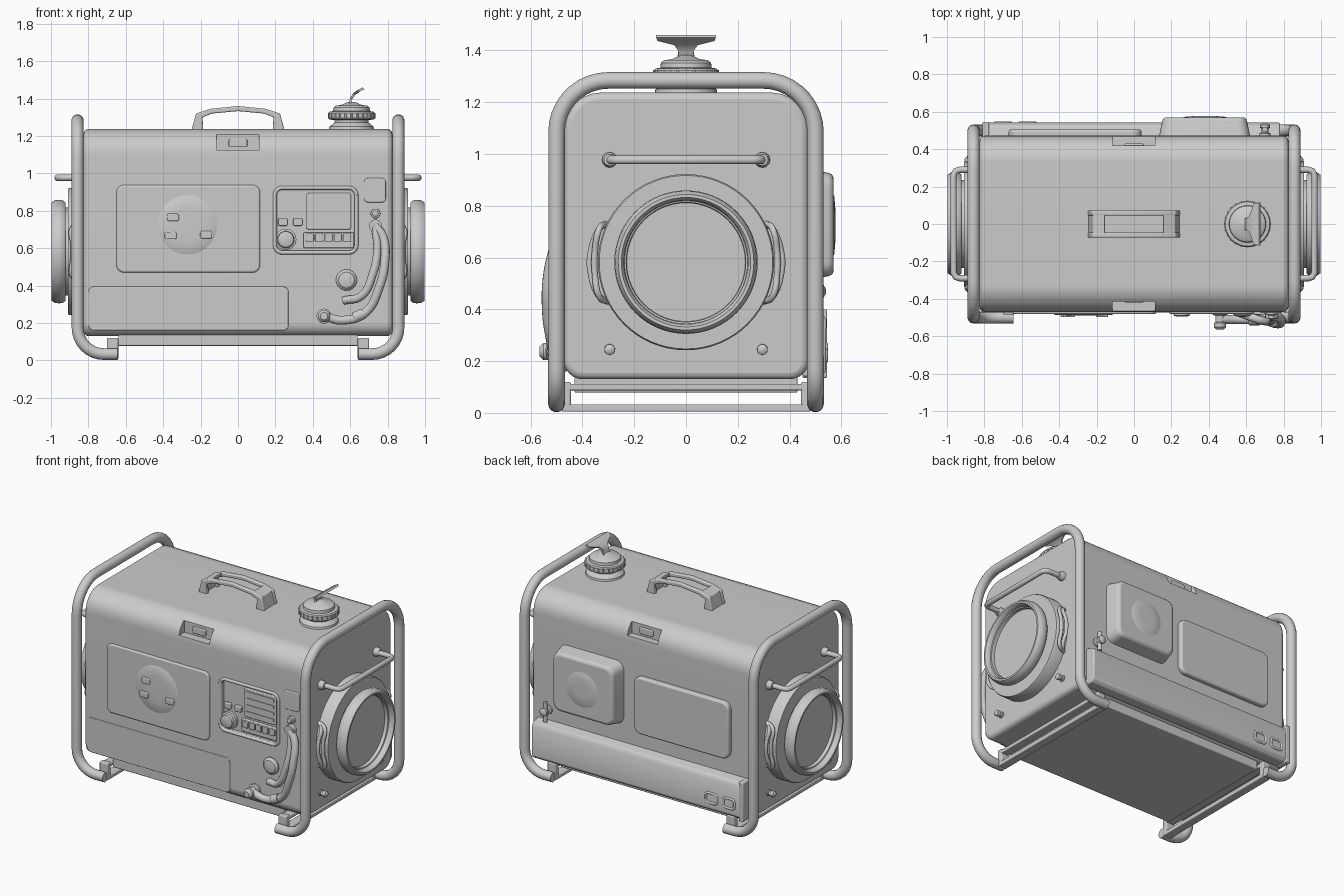
import bpy, bmesh, math
from mathutils import Matrix, Vector


def activate(ob):
    bpy.ops.object.select_all(action='DESELECT')
    ob.select_set(True)
    bpy.context.view_layer.objects.active = ob


def finish(ob, bevel=0, angle=35):
    activate(ob)
    bpy.ops.object.shade_smooth_by_angle(angle=math.radians(angle))
    if bevel:
        m = ob.modifiers.new("edge", 'BEVEL')
        m.width, m.segments, m.limit_method = bevel, 3, 'ANGLE'
        m.angle_limit = math.radians(40)
    return ob


def from_bmesh(name, bm):
    bmesh.ops.recalc_face_normals(bm, faces=bm.faces)
    me = bpy.data.meshes.new(name)
    bm.to_mesh(me)
    bm.free()
    ob = bpy.data.objects.new(name, me)
    bpy.context.collection.objects.link(ob)
    return ob


def arc(cx, cy, r, a0, a1, n=7):
    return [(cx + r * math.cos(math.radians(a0 + (a1 - a0) * i / (n - 1))),
             cy + r * math.sin(math.radians(a0 + (a1 - a0) * i / (n - 1)))) for i in range(n)]


def rounded(u0, u1, v0, v1, rb, rt=None):
    rt = rb if rt is None else rt
    if rb == 0:
        return [(u1, v1), (u0, v1), (u0, v0), (u1, v0)]
    return (arc(u1 - rt, v1 - rt, rt, 0, 90) + arc(u0 + rt, v1 - rt, rt, 90, 180)
            + arc(u0 + rb, v0 + rb, rb, 180, 270) + arc(u1 - rb, v0 + rb, rb, 270, 360))


def prism(name, outline, d0, d1, bevel=0, taper=1, along_x=False):
    """Outline in (x, z) extruded along y, or in (y, z) extruded along x."""
    bm = bmesh.new()
    n = len(outline)
    mu, mv = [(min(p[k] for p in outline) + max(p[k] for p in outline)) / 2 for k in (0, 1)]
    rings = []
    for d, s in ((d0, 1), (d1, taper)):
        pts = [(mu + (u - mu) * s, mv + (v - mv) * s) for u, v in outline]
        rings.append([bm.verts.new((d, u, v) if along_x else (u, d, v)) for u, v in pts])
        bm.faces.new(rings[-1])
    for i in range(n):
        j = (i + 1) % n
        bm.faces.new((rings[0][i], rings[0][j], rings[1][j], rings[1][i]))
    return finish(from_bmesh(name, bm), bevel)


def slab(name, x0, x1, z0, z1, y0, y1, r=0, bevel=0, taper=1):
    return prism(name, rounded(x0, x1, z0, z1, r), y0, y1, bevel, taper)


def lathe(name, profile, origin, axis=(0, 0, 1), n=48):
    """Profile of (radius, height) turned about an axis."""
    bm = bmesh.new()
    rows = [[bm.verts.new((r * math.cos(2 * math.pi * i / n), r * math.sin(2 * math.pi * i / n), h))
             for i in range(n)] for r, h in profile]
    for a, b in zip(rows, rows[1:]):
        for i in range(n):
            bm.faces.new((a[i], a[(i + 1) % n], b[(i + 1) % n], b[i]))
    bm.faces.new(rows[0])
    bm.faces.new(rows[-1])
    rot = Vector((0, 0, 1)).rotation_difference(Vector(axis)).to_matrix().to_4x4()
    bm.transform(Matrix.Translation(origin) @ rot)
    return finish(from_bmesh(name, bm))


def tube(name, pts, r, smooth=False):
    cu = bpy.data.curves.new(name, 'CURVE')
    cu.dimensions, cu.bevel_depth, cu.bevel_resolution, cu.use_fill_caps = '3D', r, 5, True
    sp = cu.splines.new('BEZIER' if smooth else 'POLY')
    if smooth:
        sp.bezier_points.add(len(pts) - 1)
        for bp, p in zip(sp.bezier_points, pts):
            bp.co, bp.handle_left_type, bp.handle_right_type = p, 'AUTO', 'AUTO'
    else:
        sp.points.add(len(pts) - 1)
        for q, p in zip(sp.points, pts):
            q.co = (*p, 1)
    ob = bpy.data.objects.new(name, cu)
    bpy.context.collection.objects.link(ob)
    activate(ob)
    bpy.ops.object.convert(target='MESH')
    return finish(bpy.context.object, angle=50)


# housing with latch pockets and control recess
body = prism("housing", rounded(-0.47, 0.472, 0.13, 1.237, 0.07, 0.14), -0.825, 0.825, 0.025, along_x=True)
cutters = [slab("latch_cutter_front", -0.115, 0.112, 1.125, 1.207, -0.6, -0.41),
           slab("latch_cutter_back", -0.115, 0.112, 1.125, 1.207, 0.42, 0.6),
           slab("control_cutter", 0.205, 0.625, 0.585, 0.915, -0.6, -0.445, 0.035)]
for c in cutters:
    m = body.modifiers.new("cut", 'BOOLEAN')
    m.operation, m.solver, m.object = 'DIFFERENCE', 'EXACT', c
    c.hide_render = True
    c.hide_set(True)
activate(body)
bpy.ops.object.convert(target='MESH')
body = finish(bpy.context.object)
w = body.modifiers.new("even_shading", 'WEIGHTED_NORMAL')
w.keep_sharp = True
for y, t, side in ((-0.40, -0.42, "front"), (0.41, 0.43, "back")):
    slab("latch_" + side, -0.05, 0.05, 1.14, 1.185, y, t, 0.01, 0.005)
slab("base_tray", -0.64, 0.64, 0.078, 0.14, -0.43, 0.43, 0, 0.006)

# end frames, feet, drums and their fittings
for s, side in ((-1, "left"), (1, "right")):
    leg = [(0.645, 0.034)] + arc(0.717, 0.175, 0.141, -90, 0, 9)
    path = [(s * x, -0.5, z) for x, z in leg]
    path += [(s * 0.858, y, z) for y, z in arc(-0.3, 1.084, 0.2, 180, 90, 10) + arc(0.3, 1.084, 0.2, 90, 0, 10)]
    path += [(s * x, 0.5, z) for x, z in reversed(leg)]
    tube("frame_" + side, path, 0.032)
    xs = sorted((s * 0.64, s * 0.70))
    slab("cross_bar_low_" + side, *xs, 0.005, 0.033, -0.48, 0.48, 0, 0.005)
    slab("cross_bar_high_" + side, *xs, 0.087, 0.112, -0.46, 0.46, 0, 0.005)
    for t in (-1, 1):
        slab("foot_bracket_" + side, *xs, 0.02, 0.12, t * 0.445, t * 0.485, 0, 0.006)
    # flange, short neck and rolled ring
    lathe("drum_" + side, [(0.34, 0.81), (0.34, 0.9), (0.335, 0.91), (0.235, 0.91), (0.235, 0.924), (0.262, 0.922),
                           (0.272, 0.932), (0.277, 0.955), (0.274, 0.98), (0.262, 0.998), (0.25, 0.998),
                           (0.24, 0.985), (0.238, 0.965), (0.231, 0.962), (0.229, 0.94), (0.02, 0.94)],
          (0, 0, 0.582), (s, 0, 0), 64)
    tube("towel_bar_" + side, [(s * 0.81, -0.29, 0.977), (s * 0.93, -0.29, 0.977), (s * 0.955, -0.283, 0.977),
                               (s * 0.965, -0.26, 0.977), (s * 0.965, 0.26, 0.977), (s * 0.955, 0.283, 0.977),
                               (s * 0.93, 0.29, 0.977), (s * 0.81, 0.29, 0.977)], 0.017)
    for t in (-1, 1):
        lathe("bar_socket_" + side, [(0.03, 0.815), (0.03, 0.84), (0.022, 0.86), (0.01, 0.862)],
              (0, t * 0.295, 0.977), (s, 0, 0), 12)
        lathe("end_bolt_" + side, [(0.022, 0.815), (0.02, 0.832), (0.014, 0.835), (0.014, 0.845),
                                   (0.02, 0.85), (0.02, 0.87), (0.008, 0.878)],
              (0, t * 0.295, 0.245), (s, 0, 0), 16)
        for y, x in ((0.368, 0.86), (0.352, 0.885)):
            tube("drum_grip_" + side, [(s * 0.82, t * 0.31, 0.73), (s * x, t * 0.335, 0.71), (s * x, t * y, 0.62),
                                       (s * x, t * y, 0.54), (s * x, t * 0.335, 0.45), (s * 0.82, t * 0.30, 0.43)],
                 0.012, True)

# carrying handle: two rails joined over the legs
outer = [(-0.25, 1.225), (-0.225, 1.32), (-0.15, 1.345), (0, 1.36), (0.15, 1.345), (0.225, 1.32), (0.25, 1.225)]
inner = [(0.185, 1.225), (0.19, 1.30), (0.14, 1.32), (0, 1.333), (-0.14, 1.32), (-0.19, 1.30), (-0.185, 1.225)]
for s in (-1, 1):
    prism("carry_rail", outer + inner, s * 0.045, s * 0.073, 0.007)
    prism("carry_leg", [(s * 0.245, 1.23), (s * 0.22, 1.32), (s * 0.155, 1.342), (s * 0.155, 1.322),
                        (s * 0.195, 1.30), (s * 0.205, 1.23)], -0.06, 0.06, 0.005)

# filler cap with flared grip
lathe("filler_cap", [(0.122, 1.23), (0.118, 1.25), (0.09, 1.272), (0.09, 1.285), (0.118, 1.288), (0.124, 1.295),
                     (0.124, 1.322), (0.118, 1.33), (0.099, 1.333), (0.097, 1.352), (0.085, 1.362), (0.055, 1.366),
                     (0.028, 1.378), (0.012, 1.382)], (0.607, 0, 0))
for i in range(24):
    a = 2 * math.pi * i / 24
    x, y = 0.607 + 0.122 * math.cos(a), 0.122 * math.sin(a)
    tube("cap_rib", [(x, y, 1.294), (x, y, 1.324)], 0.005)
bm = bmesh.new()
rows = [[bm.verts.new((x + d, y, z - d)) for d in (-0.005, 0.005) for y in (-w, w)]
        for x, z, w in ((0.595, 1.36, 0.035), (0.605, 1.40, 0.028), (0.622, 1.425, 0.045),
                        (0.645, 1.441, 0.11), (0.672, 1.455, 0.115))]
for a, b in zip(rows, rows[1:]):
    for i, j in ((0, 1), (1, 3), (3, 2), (2, 0)):
        bm.faces.new((a[i], a[j], b[j], b[i]))
for r in (rows[0], rows[-1]):
    bm.faces.new((r[0], r[1], r[3], r[2]))
finish(from_bmesh("cap_grip", bm))

# front access panels
slab("front_door", -0.65, 0.118, 0.47, 0.938, -0.46, -0.482, 0.04, 0.01)
slab("front_lower_panel", -0.80, 0.27, 0.16, 0.395, -0.46, -0.474, 0.03, 0.004)
lathe("door_dome", [(0.165, 0.478), (0.15, 0.486), (0.09, 0.489), (0.02, 0.49)], (-0.27, 0, 0.725), (0, -1, 0))
for x, z in ((-0.348, 0.765), (-0.36, 0.668), (-0.17, 0.672)):
    slab("door_catch", x - 0.032, x + 0.032, z - 0.02, z + 0.02, -0.482, -0.498, 0.012, 0.005)

# control panel
rim = [(x, -0.47, z) for x, z in rounded(0.197, 0.633, 0.577, 0.923, 0.04)]
tube("control_rim", rim + rim[:1], 0.011)
lathe("control_knob", [(0.057, 0.44), (0.057, 0.465), (0.045, 0.47), (0.042, 0.49), (0.03, 0.495)],
      (0.255, 0, 0.647), (0, -1, 0), 32)
slab("switch_base", 0.35, 0.62, 0.60, 0.685, -0.44, -0.465, 0.01, 0.006)
for i in range(5):
    x = 0.363 + i * 0.05
    slab("switch", x, x + 0.042, 0.635, 0.68, -0.46, -0.476, 0.006, 0.004)
slab("gauge_plate", 0.365, 0.605, 0.70, 0.895, -0.44, -0.456, 0.015, 0.005)
for i in range(4):
    slab("gauge_slat", 0.38, 0.59, 0.72 + i * 0.045, 0.742 + i * 0.045, -0.45, -0.461, 0.005)
for x in (0.24, 0.32):
    slab("small_button", x - 0.025, x + 0.025, 0.72, 0.76, -0.44, -0.463, 0.008, 0.005)

# front fittings: bulb, hoses, valve, plate
lathe("round_button", [(0.057, 0.46), (0.056, 0.478), (0.042, 0.492), (0.01, 0.497)], (0.58, 0, 0.43), (0, -1, 0), 32)
slab("hose_plate", 0.675, 0.79, 0.845, 0.975, -0.46, -0.476, 0.02, 0.006)
lathe("hose_screw", [(0.027, 0.46), (0.025, 0.485), (0.016, 0.488), (0.016, 0.505), (0.006, 0.51)],
      (0.735, 0, 0.785), (0, -1, 0), 16)
lathe("hose_coupling", [(0.04, 0.46), (0.04, 0.485), (0.025, 0.49), (0.025, 0.525), (0.033, 0.53),
                        (0.033, 0.55), (0.02, 0.565)], (0.46, 0, 0.237), (0, -1, 0), 20)
tube("outer_hose", [(0.46, -0.51, 0.237), (0.56, -0.51, 0.215), (0.68, -0.513, 0.255), (0.755, -0.532, 0.39),
                    (0.785, -0.528, 0.53), (0.775, -0.5, 0.66), (0.735, -0.49, 0.72)], 0.024, True)
tube("inner_hose", [(0.565, -0.475, 0.32), (0.66, -0.51, 0.345), (0.72, -0.52, 0.46),
                    (0.745, -0.505, 0.6), (0.735, -0.49, 0.71)], 0.022, True)
tube("hose_valve", [(0.62, -0.512, 0.228), (0.67, -0.512, 0.25)], 0.03)
tube("hose_union", [(0.735, -0.46, 0.72), (0.735, -0.505, 0.72)], 0.034)

# rear box, door, sill and connectors
slab("rear_box", 0.13, 0.625, 0.51, 0.945, 0.45, 0.57, 0.06, 0.018, 0.9)
lathe("rear_box_dome", [(0.13, 0.565), (0.11, 0.573), (0.06, 0.577), (0.02, 0.576)], (0.38, 0, 0.725), (0, 1, 0))
slab("rear_door", -0.67, 0.04, 0.50, 0.885, 0.45, 0.505, 0.05, 0.012)
sill = [(0.45, 0.14), (0.52, 0.14), (0.54, 0.16), (0.542, 0.36), (0.525, 0.385), (0.45, 0.405)]
prism("rear_sill", sill, -0.795, 0.78, 0.008, along_x=True)
slab("sill_end_post", -0.81, -0.775, 0.135, 0.40, 0.45, 0.545, 0, 0.006)
for x in (-0.70, -0.57):
    rim = [(u, 0.54, v) for u, v in rounded(x - 0.042, x + 0.042, 0.20, 0.265, 0.02)]
    tube("outlet_rim", rim + rim[:1], 0.008)
lathe("rear_valve", [(0.03, 0.46), (0.03, 0.485), (0.018, 0.49), (0.018, 0.51), (0.027, 0.515), (0.027, 0.53),
                     (0.01, 0.54)], (0.70, 0, 0.47), (0, 1, 0), 20)
tube("rear_valve_stem", [(0.70, 0.505, 0.40), (0.70, 0.505, 0.53)], 0.014)
